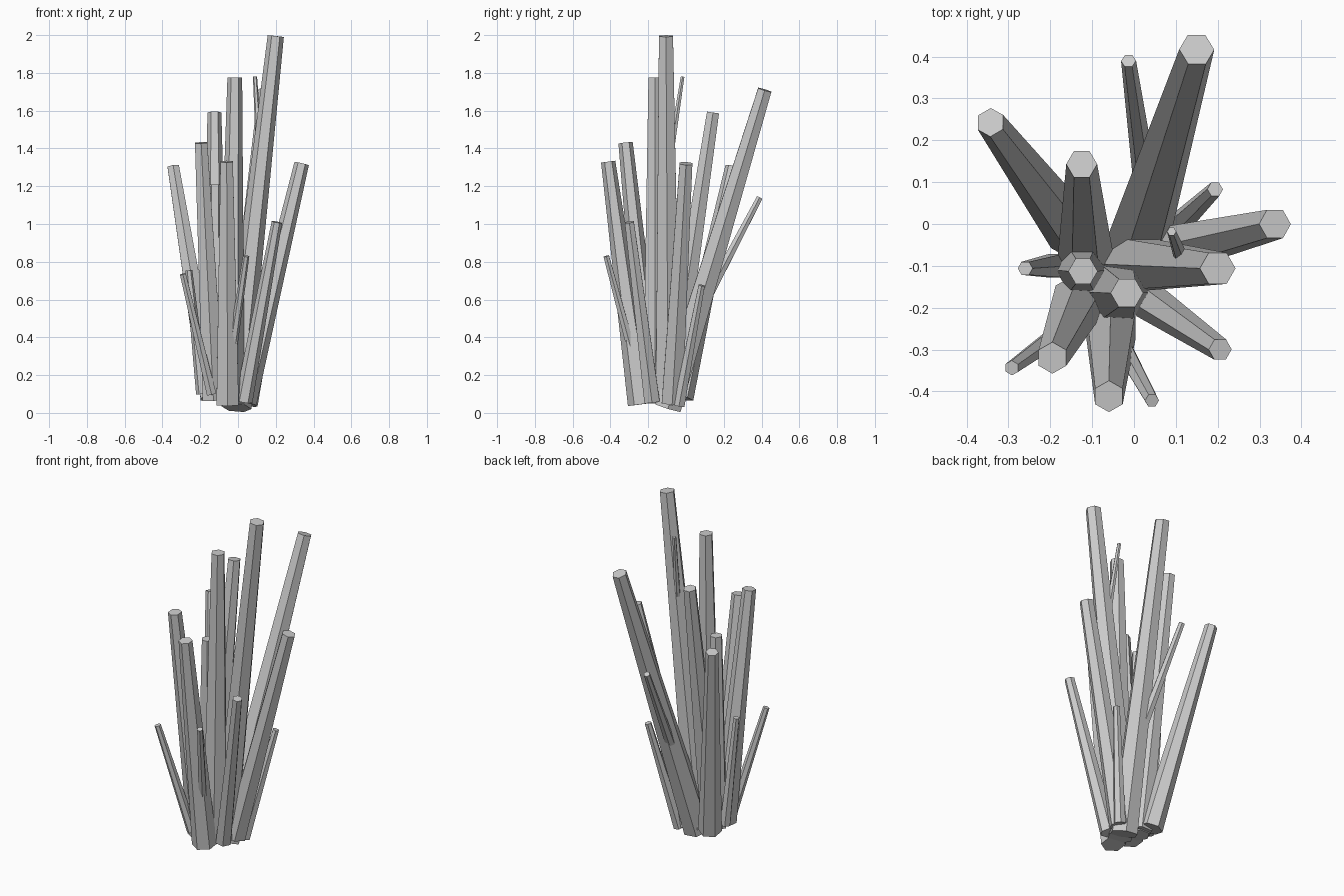
import bpy
from math import cos, sin, radians, tau
from mathutils import Vector

if "Cube" in bpy.data.objects:
    bpy.data.objects.remove(bpy.data.objects["Cube"])


def crystal(name, base, tip, r_base, r_tip, twist=0):
    """Tapered six-sided prism with flat ends square to its axis."""
    base, tip = Vector(base), Vector(tip)
    turn = Vector((0, 0, 1)).rotation_difference(tip - base)
    verts = []
    for centre, r in ((base, r_base), (tip, r_tip)):
        for i in range(6):
            a = tau * i / 6 + radians(twist)
            verts.append(centre + turn @ Vector((r * cos(a), r * sin(a), 0)))
    faces = [(i, (i + 1) % 6, (i + 1) % 6 + 6, i + 6) for i in range(6)]
    faces += [tuple(range(5, -1, -1)), tuple(range(6, 12))]
    mesh = bpy.data.meshes.new(name)
    mesh.from_pydata(verts, [], faces)
    obj = bpy.data.objects.new(name, mesh)
    bpy.context.collection.objects.link(obj)


# Main tall crystals
crystal("crystal_back_right", (-.008, -.095, .028), (.15, .417, 1.71), .08, .042)
crystal("crystal_tallest", (-.02, -.095, .05), (.2, -.106, 1.995), .075, .043)
crystal("crystal_centre", (-.04, -.163, .05), (-.017, -.165, 1.775), .075, .039)
crystal("crystal_back", (-.115, -.085, .08), (-.125, .143, 1.59), .068, .037)
crystal("crystal_inner_left", (-.125, -.11, .07), (-.122, -.113, 1.21), .062, .035)
crystal("crystal_back_left", (-.142, -.025, .08), (-.343, .243, 1.305), .065, .035, 30)
crystal("crystal_right", (.035, -.073, .055), (.337, 0, 1.32), .064, .039)
crystal("crystal_front_left", (-.13, -.18, .07), (-.195, -.32, 1.43), .066, .038, 30)
crystal("crystal_front", (-.055, -.24, .045), (-.06, -.412, 1.33), .068, .038, 30)
crystal("crystal_front_right", (.03, -.18, .06), (.206, -.3, 1.01), .047, .028)

# Small outer crystals
crystal("small_crystal_left", (-.19, -.1, .1), (-.26, -.106, .755), .032, .018)
crystal("small_crystal_front_left", (-.14, -.235, .1), (-.292, -.344, .735), .029, .018, 30)
crystal("small_crystal_right", (.07, -.037, .04), (.194, .083, .675), .034, .019)

# Shoots growing from the sides of larger crystals
crystal("shoot_front", (-.05, -.253, .2), (.043, -.422, .83), .027, .017)
crystal("shoot_back", (.03, .08, .55), (-.013, .39, 1.14), .03, .018)
crystal("shoot_top", (.115, -.085, 1.35), (.09, -.018, 1.78), .019, .011)
